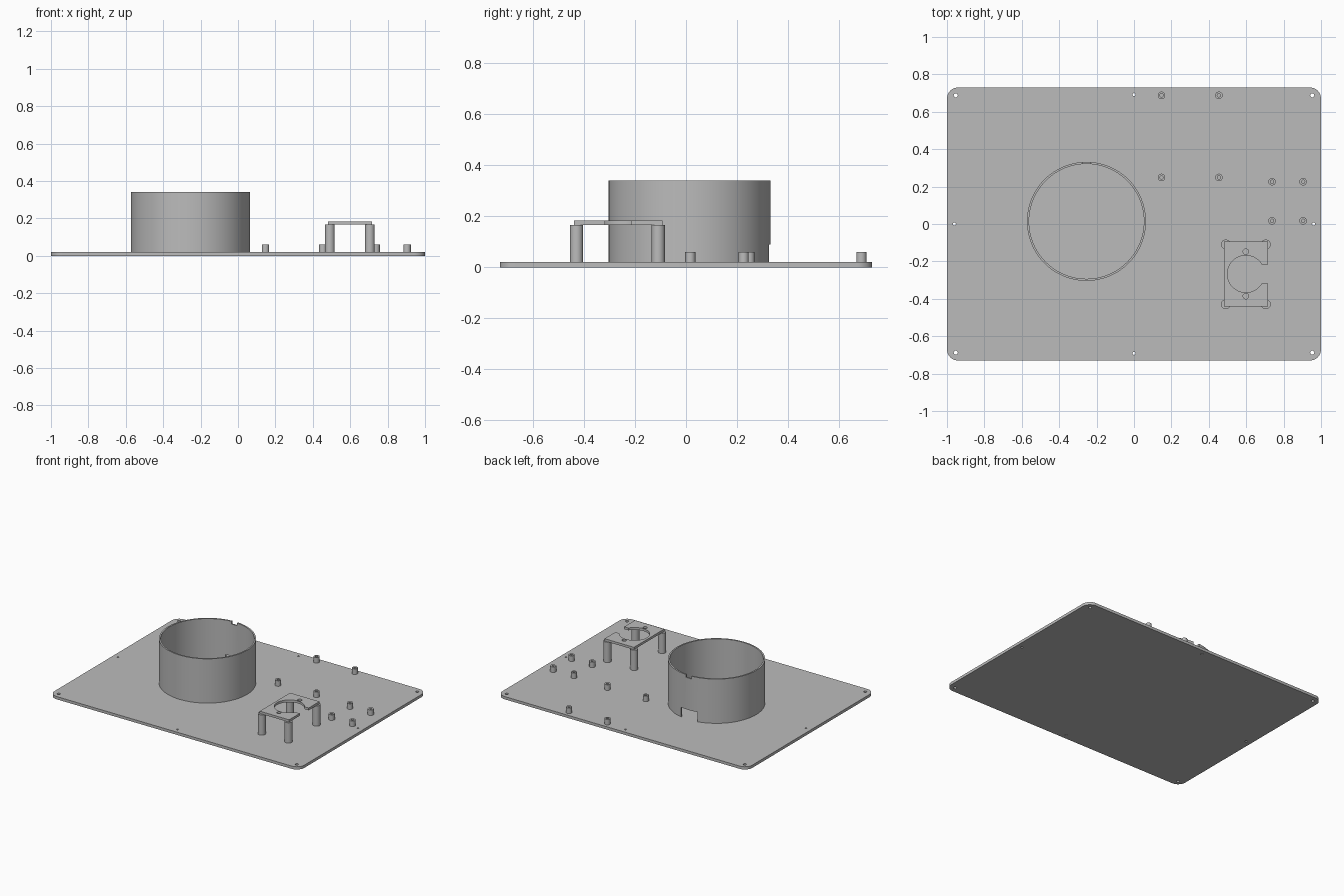
import bpy, bmesh, math
from math import pi, cos, sin

if "Cube" in bpy.data.objects:
    bpy.data.objects.remove(bpy.data.objects["Cube"], do_unlink=True)

# One plain grey plastic for everything
GREY = (0.5, 0.5, 0.5, 1)
mat = bpy.data.materials.new("grey plastic")
mat.use_nodes = True
mat.diffuse_color = GREY
mat.node_tree.nodes["Principled BSDF"].inputs["Base Color"].default_value = GREY


def arc(cx, cy, r, start=0, end=2 * pi, n=32, closed=True):
    steps = n if closed else n - 1
    return [(cx + r * cos(start + (end - start) * i / steps),
             cy + r * sin(start + (end - start) * i / steps)) for i in range(n)]


def select_only(ob):
    bpy.ops.object.select_all(action='DESELECT')
    ob.select_set(True)
    bpy.context.view_layer.objects.active = ob


def extrude_profile(name, outline, holes, z0, z1):
    """Solid slab from a flat outline with holes."""
    curve = bpy.data.curves.new(name, 'CURVE')
    curve.dimensions = '2D'
    curve.fill_mode = 'BOTH'
    curve.extrude = (z1 - z0) / 2
    for loop in [outline] + holes:
        spline = curve.splines.new('POLY')
        spline.points.add(len(loop) - 1)
        for point, (x, y) in zip(spline.points, loop):
            point.co = (x, y, 0, 1)
        spline.use_cyclic_u = True
    temp = bpy.data.objects.new(name + " outline", curve)
    bpy.context.collection.objects.link(temp)
    bpy.context.view_layer.update()
    depsgraph = bpy.context.evaluated_depsgraph_get()
    mesh = bpy.data.meshes.new_from_object(temp.evaluated_get(depsgraph))
    bpy.data.objects.remove(temp, do_unlink=True)

    bm = bmesh.new()
    bm.from_mesh(mesh)
    bmesh.ops.remove_doubles(bm, verts=bm.verts, dist=1e-5)
    bmesh.ops.recalc_face_normals(bm, faces=bm.faces)
    bmesh.ops.translate(bm, verts=bm.verts, vec=(0, 0, (z0 + z1) / 2))
    bm.to_mesh(mesh)
    bm.free()
    mesh.name = name
    mesh.materials.clear()
    mesh.materials.append(mat)
    ob = bpy.data.objects.new(name, mesh)
    bpy.context.collection.objects.link(ob)
    select_only(ob)
    bpy.ops.object.shade_smooth_by_angle(angle=math.radians(30))
    return ob


def cut_box(ob, centre, size):
    bpy.ops.mesh.primitive_cube_add(size=1, location=centre)
    cutter = bpy.context.object
    cutter.scale = size
    cutter.hide_render = True
    select_only(ob)
    mod = ob.modifiers.new("notch", 'BOOLEAN')
    mod.operation = 'DIFFERENCE'
    mod.solver = 'EXACT'
    mod.object = cutter
    bpy.ops.object.modifier_apply(modifier=mod.name)
    bpy.data.objects.remove(cutter, do_unlink=True)


BASE_TOP = 0.02
HALF_Y = 0.73

# Base plate with rounded corners and screw holes
r = 0.06
outline = []
for i, (sx, sy) in enumerate([(1, 1), (-1, 1), (-1, -1), (1, -1)]):
    outline += arc(sx * (1 - r), sy * (HALF_Y - r), r, i * pi / 2, (i + 1) * pi / 2, 9, False)
screw_holes = [arc(sx * 0.953, sy * 0.688, 0.011, n=16) for sx in (-1, 1) for sy in (-1, 1)]
for s in (-1, 1):
    screw_holes.append(arc(0, s * 0.692, 0.008, n=16))
    screw_holes.append(arc(s * 0.96, 0, 0.008, n=16))
extrude_profile("base_plate", outline, screw_holes, 0, BASE_TOP)

# Round open drum with a cable opening at the foot and a small notch in the rim
cx, cy, radius = -0.254, 0.014, 0.318
drum = extrude_profile("drum_wall", arc(cx, cy, radius, n=96),
                       [arc(cx, cy, radius - 0.011, n=96)], BASE_TOP, 0.34)
cut_box(drum, (cx, cy + radius, 0.05), (0.13, 0.1, 0.08))
cut_box(drum, (cx, cy + radius, 0.34), (0.045, 0.1, 0.04))

# Hollow standoffs for two circuit boards
spots = [(x, y) for x in (0.147, 0.454) for y in (0.249, 0.688)]
spots += [(x, y) for x in (0.738, 0.904) for y in (0.017, 0.226)]
for i, (x, y) in enumerate(spots):
    extrude_profile(f"standoff_{i + 1}", arc(x, y, 0.02, n=24),
                    [arc(x, y, 0.009, n=16)], BASE_TOP, 0.06)

# Raised bracket: four posts
for side, x in (("left", 0.705), ("right", 0.491)):
    for end, y in (("front", -0.429), ("back", -0.109)):
        extrude_profile(f"bracket_post_{end}_{side}", arc(x, y, 0.026), [], BASE_TOP, 0.167)

# Raised bracket: top plate with a round opening that runs out to one side
x0, x1, y0, y1 = 0.482, 0.717, -0.44, -0.093
hx, hy, hr, slot = 0.598, -0.267, 0.099, 0.051
a = math.asin(slot / hr)
keyhole = [(x1, y1), (x0, y1), (x0, y0), (x1, y0), (x1, hy - slot)]
keyhole += arc(hx, hy, hr, 2 * pi - a, a, 48, False)
keyhole += [(x1, hy + slot)]
extrude_profile("bracket_top", keyhole,
                [arc(hx, hy + s * 0.119, 0.015, n=20) for s in (-1, 1)], 0.167, 0.184)
